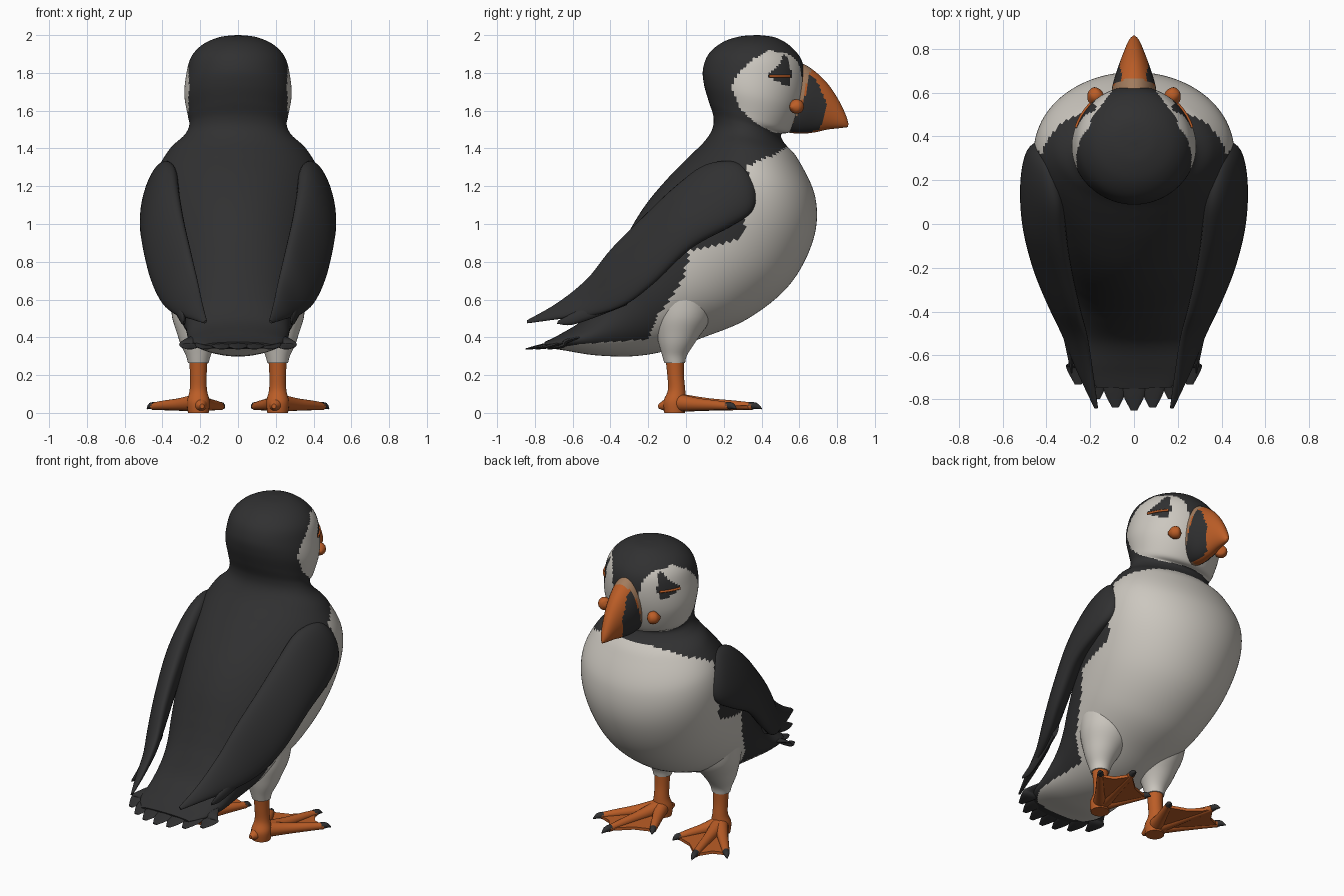
import bpy, bmesh, math
from mathutils import Vector

cube = bpy.data.objects.get("Cube")
if cube:
    bpy.data.objects.remove(cube)


def material(name, r, g, b):
    m = bpy.data.materials.new(name)
    m.use_nodes = True
    m.diffuse_color = (r, g, b, 1)
    bsdf = m.node_tree.nodes["Principled BSDF"]
    bsdf.inputs["Base Color"].default_value = (r, g, b, 1)
    bsdf.inputs["Roughness"].default_value = 0.8
    return m


BLACK = material("black plumage", .03, .03, .031)
WHITE = material("white plumage", .6, .57, .52)
ORANGE = material("orange skin", .5, .11, .02)
TAN = material("tan beak base", .36, .2, .11)


def inside(y, z, poly):
    hit = False
    for (y1, z1), (y2, z2) in zip(poly, poly[1:] + poly[:1]):
        if (z1 > z) != (z2 > z) and y < (y2 - y1) * (z - z1) / (z2 - z1) + y1:
            hit = not hit
    return hit


def spline(a, b, c, d, t):
    return .5 * (2 * b + (c - a) * t + (2 * a - 5 * b + 4 * c - d) * t ** 2
                 + (3 * b - a - 3 * c + d) * t ** 3)


def finish(name, bm, mats, rule=None):
    bmesh.ops.recalc_face_normals(bm, faces=bm.faces)
    for f in bm.faces:
        f.smooth = True
        if rule:
            f.material_index = rule(f.calc_center_median())
    mesh = bpy.data.meshes.new(name)
    bm.to_mesh(mesh)
    bm.free()
    for m in mats:
        mesh.materials.append(m)
    ob = bpy.data.objects.new(name, mesh)
    bpy.context.collection.objects.link(ob)
    bpy.ops.object.select_all(action='DESELECT')
    ob.select_set(True)
    bpy.context.view_layer.objects.active = ob
    bpy.ops.object.shade_smooth_by_angle(angle=math.radians(50))


def loft(name, rings, mats, rule=None, steps=5, segs=24, side=1):
    """Skin through ellipses, each given by two end points and a half width."""
    keys = [(Vector(a), Vector(b), w) for a, b, w in rings]
    keys = [keys[0]] + keys + [keys[-1]]
    rows = []
    for i in range(1, len(keys) - 2):
        for s in range(steps):
            rows.append([spline(*[k[j] for k in keys[i - 1:i + 3]], s / steps) for j in range(3)])
    rows.append(list(keys[-1]))
    mids = [(a + b) / 2 for a, b, w in rows]
    bm = bmesh.new()
    loops = []
    for i, (a, b, w) in enumerate(rows):
        path = mids[min(i + 1, len(mids) - 1)] - mids[max(i - 1, 0)]
        u = (a - b) / 2
        v = path.cross(u).normalized() * max(w, .002)
        loop = []
        for k in range(segs):
            t = 2 * math.pi * k / segs
            p = mids[i] + u * math.cos(t) + v * math.sin(t)
            loop.append(bm.verts.new((p.x * side, p.y, p.z)))
        loops.append(loop)
    for p, q in zip(loops, loops[1:]):
        for k in range(segs):
            n = (k + 1) % segs
            bm.faces.new((p[k], p[n], q[n], q[k]))
    bm.faces.new(loops[0])
    bm.faces.new(loops[-1])
    finish(name, bm, mats, rule)


def tube(name, points, axis, mats, flat=1, **kw):
    """Tapered limb through (x, y, z, radius) points."""
    axis = Vector(axis)
    rings = [(Vector(p[:3]) + axis * p[3], Vector(p[:3]) - axis * p[3], p[3] * flat) for p in points]
    loft(name, rings, mats, **kw)


# Plumage regions as side outlines
BELLY = [(.56, 1.42), (.45, 1.36), (.33, 1.31), (.3, .92), (.02, .86), (-.02, .7), (-.16, .5),
         (-.2, .39), (-.55, .365), (-.68, .345), (-.68, .2), (.9, .2), (.9, 1.42)]
CHEEK = [(.55, 1.93), (.45, 1.925), (.35, 1.87), (.27, 1.79), (.24, 1.72), (.28, 1.62), (.36, 1.54),
         (.46, 1.485), (.6, 1.47), (.75, 1.6), (.75, 1.85)]
EYE = [(.52, 1.91), (.49, 1.84), (.43, 1.79), (.47, 1.755), (.55, 1.73), (.56, 1.8), (.54, 1.87)]
BEAK_SIDE = [(.53, 1.46), (.625, 1.65), (.655, 1.79), (.69, 1.76), (.745, 1.64), (.725, 1.55), (.69, 1.46)]


def plumage(c):
    if c.z < 1.45:
        return int(inside(c.y, c.z, BELLY))
    crown = c.z > 1.72 and abs(c.x) < min(.2, .09 + (.62 - c.y) * .75)
    return int(inside(c.y, c.z, CHEEK) and not crown and not inside(c.y, c.z, EYE))


# Body, neck and head in one skin: back point, belly point, half width
profile = [
    (-.75, .375, -.74, .345, .17), (-.66, .42, -.64, .33, .24), (-.54, .5, -.48, .305, .265),
    (-.45, .64, -.28, .3, .28), (-.4, .74, -.1, .33, .31), (-.36, .83, .08, .395, .35),
    (-.29, .98, .33, .5, .4), (-.2, 1.12, .55, .68, .44), (-.08, 1.26, .675, .92, .46),
    (.02, 1.36, .685, 1.14, .44), (.1, 1.44, .595, 1.34, .365), (.14, 1.505, .52, 1.43, .285),
    (.145, 1.57, .505, 1.475, .258), (.12, 1.65, .555, 1.495, .265), (.095, 1.74, .61, 1.62, .284),
    (.09, 1.82, .63, 1.75, .275), (.12, 1.9, .615, 1.86, .25), (.19, 1.96, .56, 1.935, .19),
    (.28, 1.992, .48, 1.985, .1), (.37, 2.0, .39, 2.0, .01)]
loft("body_and_head", [((0, a, b), (0, c, d), w) for a, b, c, d, w in profile],
     [BLACK, WHITE], plumage, steps=8, segs=112)


# Beak with dark side panels, orange ridge and tip
def beak_colour(c):
    if inside(c.y, c.z, BEAK_SIDE) and abs(c.x) > .025:
        return 1
    return 2 if c.y < .6 + (c.z - 1.6) * .28 else 0


beak = [(.56, 1.87, .5, 1.49, .105), (.645, 1.835, .6, 1.478, .1), (.735, 1.76, .68, 1.485, .075),
        (.8, 1.67, .75, 1.5, .05), (.845, 1.58, .82, 1.508, .026), (.86, 1.53, .857, 1.513, .006)]
loft("beak", [((0, a, b), (0, c, d), w) for a, b, c, d, w in beak],
     [ORANGE, BLACK, TAN], beak_colour, steps=9, segs=48)

# Fanned tail feathers
for i in range(-3, 4):
    x = i * .085
    tube("tail_feather", [(x * .5, -.42, .43, .05), (x * .9, -.62, .385, .06),
                          (x, -.76 + .012 * i * i, .355, .055), (x, -.85 + .013 * i * i, .338, .015)],
         (1, 0, 0), [BLACK], flat=.2, segs=12)

WING = [((.37, .34, 1.27), (.4, .375, 1.15), .03), ((.38, .25, 1.33), (.46, .345, 1.06), .06),
        ((.35, .1, 1.31), (.49, .22, .98), .075), ((.33, -.05, 1.2), (.49, .02, .87), .07),
        ((.3, -.22, 1.04), (.45, -.17, .69), .06), ((.26, -.39, .87), (.39, -.33, .57), .05),
        ((.22, -.52, .71), (.32, -.5, .515), .035), ((.19, -.68, .58), (.26, -.66, .5), .022),
        ((.165, -.84, .49), (.18, -.84, .475), .006)]

for side, label in ((1, "left_"), (-1, "right_")):
    # Folded wing and its trailing feather
    loft(label + "wing", WING, [BLACK], steps=6, segs=32, side=side)
    tube(label + "wing_feather", [(.35, -.3, .62, .05), (.31, -.48, .55, .05),
                                  (.29, -.6, .5, .035), (.285, -.68, .48, .008)],
         (0, .3, 1), [BLACK], flat=.4, side=side, segs=12)

    # Thigh and leg
    tube(label + "thigh", [(.19, .0, .68, .17), (.2, -.02, .5, .15), (.21, -.045, .39, .105),
                           (.21, -.06, .31, .068), (.21, -.06, .265, .055)],
         (0, 1, 0), [BLACK, WHITE], rule=plumage, side=side, segs=40)
    tube(label + "leg", [(.21, -.06, .3, .05), (.21, -.055, .2, .044), (.21, -.05, .12, .046),
                         (.21, -.06, .06, .06), (.21, -.06, .0, .055)],
         (0, 1, 0), [ORANGE], side=side)
    tube(label + "heel", [(.21, -.02, .05, .045), (.2, -.09, .045, .04), (.19, -.145, .035, .012)],
         (0, 0, 1), [ORANGE], side=side, segs=16)

    # Toes with claws
    tips = [(.09, .21), (.31, .35), (.45, .23)]
    for x, y in tips:
        dx, dy = x - .21, y + .05
        tube(label + "toe", [(.21, -.05, .055, .05), (.21 + dx * .4, -.05 + dy * .4, .045, .034),
                             (.21 + dx * .75, -.05 + dy * .75, .04, .026), (x, y, .035, .02)],
             (0, 0, 1), [ORANGE], side=side, segs=16)
        tube(label + "claw", [(x - dx * .04, y - dy * .04, .037, .021), (x + dx * .06, y + dy * .06, .037, .016),
                              (x + dx * .13, y + dy * .13, .022, .003)],
             (0, 0, 1), [BLACK], side=side, segs=12)

    # Web between the toes
    bm = bmesh.new()
    outline = [(.19, -.07), tips[0], (.2, .25), tips[1], (.37, .26), tips[2], (.24, -.07)]
    base = bm.faces.new([bm.verts.new((x * side, y, .02)) for x, y in outline])
    top = bmesh.ops.extrude_face_region(bm, geom=[base])
    for v in top["geom"]:
        if isinstance(v, bmesh.types.BMVert):
            v.co.z += .018
    finish(label + "foot_web", bm, [ORANGE])

    # Gape rosette and eyelid line
    tube(label + "gape", [(.15, .61, 1.62, .008), (.16, .6, 1.622, .034), (.185, .575, 1.622, .036),
                          (.205, .555, 1.62, .008)], (0, 0, 1), [ORANGE], side=side, segs=16)
    line = []
    for y in (.44, .48, .52, .55):
        line.append((.277 * math.sqrt(1 - ((y - .36) / .27) ** 2), y, 1.782, .007))
    tube(label + "eyelid", line, (0, 0, 1), [ORANGE], side=side, segs=10)
